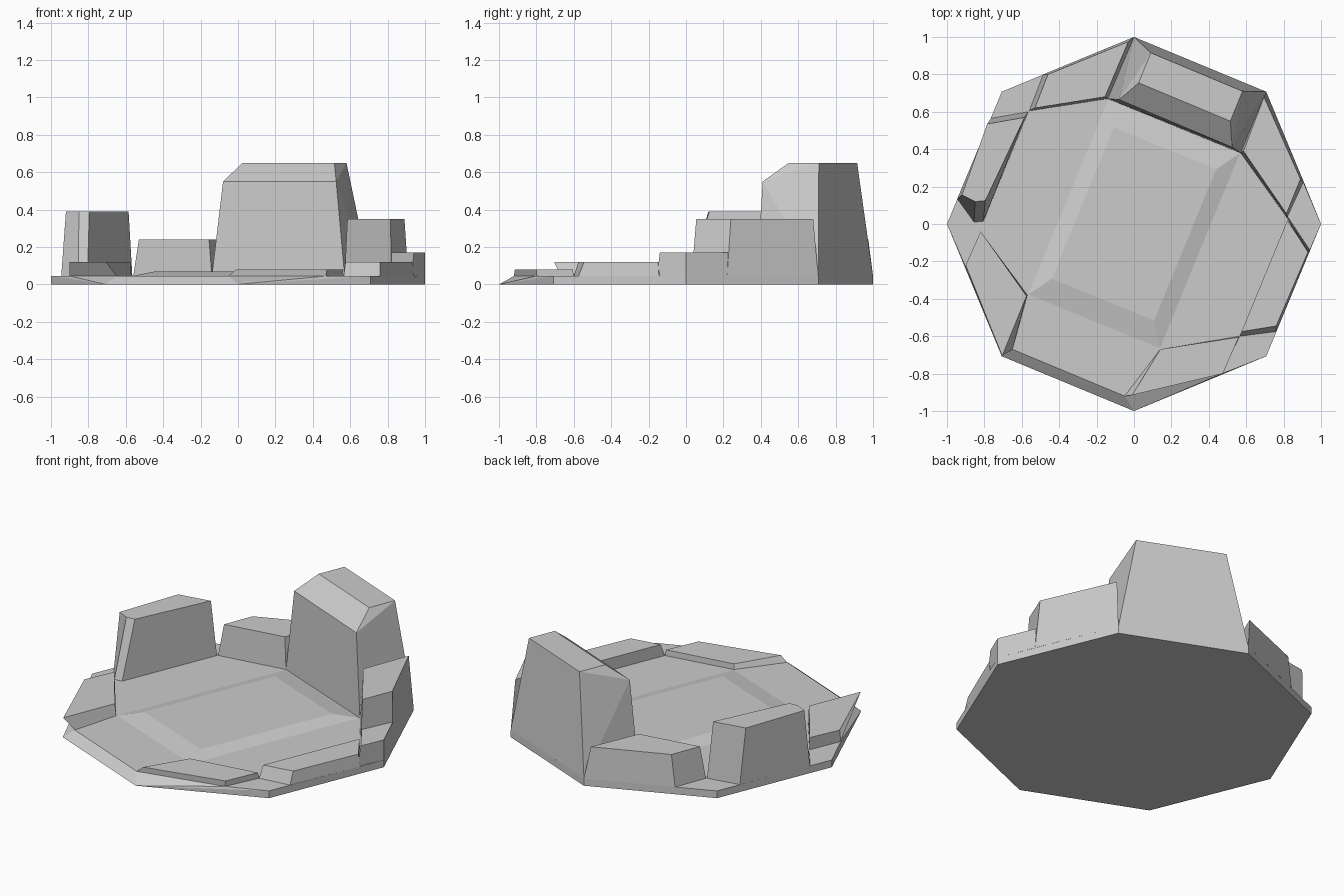
import bpy, bmesh, math

if "Cube" in bpy.data.objects:
    bpy.data.objects.remove(bpy.data.objects["Cube"])

PLATE = 0.045  # height of the base plate


def ring(points, z):
    return [(x, y, z) for x, y in points]


def loft(name, bottom, top):
    """Solid between two point rings with equal counts (counter-clockwise)."""
    bm = bmesh.new()
    lo = [bm.verts.new(p) for p in bottom]
    hi = [bm.verts.new(p) for p in top]
    n = len(lo)
    bm.faces.new(lo[::-1])
    bm.faces.new(hi)
    for i in range(n):
        j = (i + 1) % n
        bm.faces.new((lo[i], lo[j], hi[j], hi[i]))
    return finish(name, bm)


def hull(name, points):
    """Convex solid around the given points."""
    bm = bmesh.new()
    for p in points:
        bm.verts.new(p)
    bmesh.ops.convex_hull(bm, input=bm.verts[:])
    bmesh.ops.dissolve_limit(bm, angle_limit=0.01, verts=bm.verts[:], edges=bm.edges[:])
    return finish(name, bm)


def finish(name, bm):
    bmesh.ops.recalc_face_normals(bm, faces=bm.faces[:])
    mesh = bpy.data.meshes.new(name)
    bm.to_mesh(mesh)
    bm.free()
    obj = bpy.data.objects.new(name, mesh)
    bpy.context.collection.objects.link(obj)
    return obj


# octagonal plate with a bevelled front left edge
octagon = [(math.cos(math.pi * i / 4), math.sin(math.pi * i / 4)) for i in range(8)]
rim = octagon[:5] + [(-0.9, -0.23), (-0.65, -0.67), (-0.05, -0.92), (0.47, -0.8), octagon[7]]
hull("base_plate", ring(octagon, 0) + ring(rim, PLATE))

# shallow raised floor panel
panel = [(0.57, 0.38), (-0.14, 0.67), (-0.57, -0.38), (0.14, -0.67)]
loft("floor_panel", ring(panel, PLATE - 0.001), ring([(x * 0.77, y * 0.77) for x, y in panel], 0.07))

# tall back block with a chamfered inner edge
hull("tall_block",
     ring([(0, 1), (0.707, 0.707), (0.57, 0.38), (-0.14, 0.67)], PLATE)
     + ring([(-0.08, 0.665), (0.525, 0.41)], 0.55)
     + ring([(0.09, 0.915), (0.58, 0.71), (0.515, 0.55), (0.025, 0.755)], 0.65))

# surrounding wall blocks: name, height, base outline, top outline
blocks = [
    ("right_upper_block", 0.35,
     [(0.57, 0.38), (0.82, 0.03), (0.91, 0.22), (0.707, 0.707)],
     [(0.585, 0.39), (0.815, 0.055), (0.89, 0.24), (0.695, 0.68)]),
    ("right_corner_block", 0.17,
     [(0.82, 0.03), (0.93, -0.155), (1, 0), (0.91, 0.22)],
     [(0.82, 0.04), (0.94, -0.14), (1, 0), (0.905, 0.225)]),
    ("right_lower_block", 0.12,
     [(0.82, 0.02), (0.565, -0.6), (0.76, -0.575), (0.94, -0.145)],
     [(0.82, 0.02), (0.575, -0.575), (0.76, -0.545), (0.93, -0.15)]),
    ("front_slab", 0.08,
     [(0.14, -0.67), (-0.05, -0.92), (0.47, -0.8), (0.565, -0.6)],
     [(0.14, -0.67), (-0.01, -0.915), (0.475, -0.8), (0.56, -0.605)]),
    ("left_lower_block", 0.12,
     [(-0.57, -0.38), (-0.82, -0.04), (-0.9, -0.23), (-0.65, -0.67)],
     [(-0.575, -0.385), (-0.82, -0.04), (-0.9, -0.22), (-0.705, -0.705)]),
    ("left_tall_block", 0.39,
     [(-0.565, 0.6), (-0.765, 0.565), (-0.945, 0.135), (-0.855, 0.01), (-0.805, 0.015)],
     [(-0.585, 0.57), (-0.785, 0.535), (-0.92, 0.155), (-0.85, 0.12), (-0.795, 0.125)]),
    ("back_left_block", 0.24,
     [(-0.14, 0.67), (0, 1), (-0.485, 0.8), (-0.56, 0.605)],
     [(-0.155, 0.68), (-0.03, 0.975), (-0.46, 0.8), (-0.53, 0.62)]),
]
for name, height, base, top in blocks:
    loft(name, ring(base, PLATE), ring(top, height))
